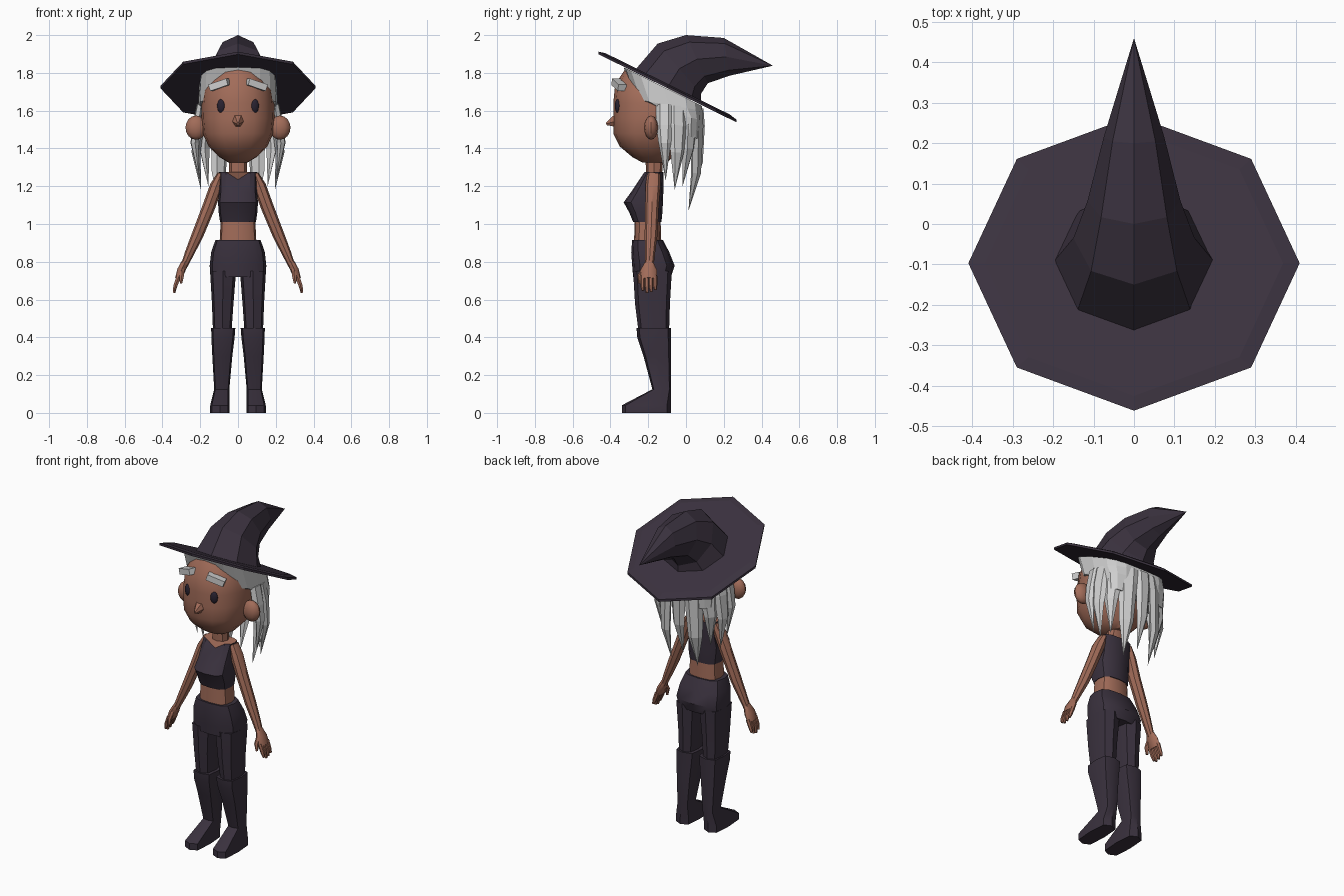
import bpy, bmesh, math
from mathutils import Vector, Euler

cube = bpy.data.objects.get("Cube")
if cube:
    bpy.data.objects.remove(cube, do_unlink=True)


def material(name, rgb):
    m = bpy.data.materials.new(name)
    m.use_nodes = True
    m.diffuse_color = (*rgb, 1)
    m.node_tree.nodes["Principled BSDF"].inputs["Base Color"].default_value = (*rgb, 1)
    return m


CLOTH = material("dark purple cloth", (0.042, 0.031, 0.048))
SKIN = material("brown skin", (0.36, 0.15, 0.10))
HAIR = material("silver hair", (0.62, 0.62, 0.62))
EYE = material("dark eye", (0.022, 0.016, 0.03))


def finish(name, bm, mat, mirror=False, smooth=True):
    """Turn a bmesh into a named object, optionally mirrored across x."""
    bmesh.ops.remove_doubles(bm, verts=bm.verts, dist=0.0005)
    bmesh.ops.recalc_face_normals(bm, faces=bm.faces)
    mesh = bpy.data.meshes.new(name)
    bm.to_mesh(mesh)
    bm.free()
    mesh.materials.append(mat)
    ob = bpy.data.objects.new(name, mesh)
    bpy.context.collection.objects.link(ob)
    if mirror:
        ob.modifiers.new("Mirror", "MIRROR").use_mirror_merge = False
    if smooth:
        bpy.ops.object.select_all(action="DESELECT")
        ob.select_set(True)
        bpy.context.view_layer.objects.active = ob
        bpy.ops.object.shade_smooth_by_angle(angle=math.radians(38))
    return ob


def skin_rings(bm, rings):
    """Bridge a stack of equal rings and cap both ends."""
    loops = [[bm.verts.new(p) for p in r] for r in rings]
    n = len(loops[0])
    for a, b in zip(loops, loops[1:]):
        for i in range(n):
            j = (i + 1) % n
            bm.faces.new((a[i], a[j], b[j], b[i]))
    bm.faces.new(loops[0])
    bm.faces.new(loops[-1])


def ring(w, yf, zf, yb, zb, n=12, p=2.3, cx=0):
    """Rounded ring from a front point to a back point, half width w."""
    def curve(t):
        return math.copysign(abs(t) ** (2 / p), t) if abs(t) > 1e-6 else 0
    pts = []
    for i in range(n):
        a = math.tau * i / n
        s, c = curve(math.sin(a)), curve(math.cos(a))
        pts.append(Vector((cx + w * s, (yf + yb) / 2 + (yf - yb) / 2 * c,
                           (zf + zb) / 2 + (zf - zb) / 2 * c)))
    return pts


def level(rows, **kw):
    """Horizontal rings from rows of z, half width, front y, back y."""
    return [ring(w, yf, z, yb, z, **kw) for z, w, yf, yb in rows]


def limb(rows, **kw):
    """Horizontal rings from rows of z, inner x, outer x, front y, back y."""
    return [ring((xo - xi) / 2, yf, z, yb, z, cx=(xi + xo) / 2, **kw)
            for z, xi, xo, yf, yb in rows]


def loft(name, rings, mat, **kw):
    bm = bmesh.new()
    skin_rings(bm, rings)
    return finish(name, bm, mat, **kw)


def sweep(bm, path, sizes, side, n):
    """Tube along a path, sizes are half widths along and across side."""
    path = [Vector(p) for p in path]
    rings = []
    for i, (p, (a, b)) in enumerate(zip(path, sizes)):
        d = (path[min(i + 1, len(path) - 1)] - path[max(i - 1, 0)]).normalized()
        u = Vector(side)
        u = (u - d * u.dot(d)).normalized()
        v = d.cross(u)
        rings.append([p + u * a * math.cos(math.tau * k / n)
                      + v * b * math.sin(math.tau * k / n) for k in range(n)])
    skin_rings(bm, rings)


def ball(name, loc, scale, mat, turn=(0, 0, 0), seg=12):
    bm = bmesh.new()
    bmesh.ops.create_uvsphere(bm, u_segments=seg, v_segments=8, radius=1)
    rot = Euler(turn).to_matrix()
    for v in bm.verts:
        v.co = rot @ (v.co * Vector(scale)) + Vector(loc)
    return finish(name, bm, mat, mirror=True)


# Hat brim and bent crown
brim = []
for r, dz in ((1, -0.012), (1, 0.002), (0.9, 0.012)):
    brim.append(ring(0.41 * r, -0.097 - 0.365 * r, 1.73 + 0.18 * r + dz,
                     -0.097 + 0.365 * r, 1.73 - 0.18 * r + dz, n=8, p=2))
loft("hat_brim", brim, CLOTH, smooth=False)
crown = [(0.2, -0.27, 1.815, 0.08, 1.64), (0.15, -0.15, 1.955, 0.08, 1.69),
         (0.115, 0.0, 2.0, 0.115, 1.745), (0.075, 0.2, 1.985, 0.23, 1.785),
         (0, 0.46, 1.838, 0.46, 1.838)]
loft("hat_crown", [ring(*r, n=8, p=2) for r in crown], CLOTH, smooth=False)

# Head, neck and nose
head = level([(1.325, 0.05, -0.23, -0.1), (1.355, 0.1, -0.285, -0.07),
              (1.41, 0.155, -0.35, -0.03), (1.48, 0.187, -0.385, 0.01),
              (1.56, 0.195, -0.385, 0.04), (1.64, 0.193, -0.385, 0.05)], n=16)
head += [ring(0.185, -0.375, 1.74, 0.05, 1.64, n=16),
         ring(0.15, -0.325, 1.815, 0.03, 1.65, n=16)]
loft("head", head, SKIN)
loft("neck", level([(1.2, 0.05, -0.21, -0.13), (1.38, 0.045, -0.215, -0.12)], n=8), SKIN)
bm = bmesh.new()
sweep(bm, [(0, -0.37, 1.545), (0, -0.422, 1.53)], [(0.035, 0.04), (0.007, 0.008)], (1, 0, 0), 6)
finish("nose", bm, SKIN)

# Ears, eyes and eyebrows
ball("ears", (0.222, -0.185, 1.51), (0.056, 0.037, 0.064), SKIN)
ball("eyes", (0.09, -0.363, 1.625), (0.022, 0.013, 0.036), EYE, (0, 0, math.radians(18)), 16)
bm = bmesh.new()
bmesh.ops.create_cube(bm, size=1)
turn = Euler((0, math.radians(18), math.radians(20))).to_matrix()
for v in bm.verts:
    v.co = turn @ (v.co * Vector((0.105, 0.045, 0.036))) + Vector((0.098, -0.355, 1.737))
finish("eyebrows", bm, HAIR, mirror=True, smooth=False)

# Hair cap under the brim
cap = [(0.2, -0.13, 1.5, 0.07, 1.45), (0.208, -0.16, 1.61, 0.08, 1.55),
       (0.211, -0.27, 1.66, 0.083, 1.6), (0.205, -0.33, 1.83, 0.085, 1.625)]
loft("hair_cap", [ring(*r, n=16, p=3.4) for r in cap], HAIR, smooth=False)

# Hanging locks: angle around the head, tip height, half width
locks = [(-6, 1.23, 0.045), (17, 1.18, 0.05), (40, 1.2, 0.052), (64, 1.07, 0.055),
         (90, 1.13, 0.05)]
bm = bmesh.new()
for deg, tip, w in locks:
    a = math.radians(deg)
    for s in ((1, -1) if deg < 90 else (1,)):
        c, si = s * math.cos(a), math.sin(a)
        def at(x, y, z):
            return (x * c, -0.095 + y * si, z)
        mid = tip + 0.2
        sweep(bm, [at(0.2, 0.17, 1.63 - 0.02 * si), at(0.218, 0.172, 1.52),
                   at(0.232, 0.165, mid), at(0.205, 0.12, tip)],
              [(w, 0.02), (w, 0.026), (w * 0.75, 0.022), (0, 0)],
              (-si * s, abs(c), 0), 6)
finish("hair_locks", bm, HAIR, smooth=False)

# Sleeveless top with a dipped neckline showing skin
top = level([(1.01, 0.095, -0.28, -0.13), (1.06, 0.102, -0.3, -0.125),
             (1.115, 0.106, -0.33, -0.122), (1.17, 0.1, -0.29, -0.12),
             (1.275, 0.1, -0.225, -0.12)], p=3)
top[-1][0].z -= 0.04
shirt = loft("top", top, CLOTH)
shirt.data.materials.append(SKIN)
for f in shirt.data.polygons:
    if f.center.z > 1.25 and f.normal.z > 0.8:
        f.material_index = 1
loft("waist", level([(0.89, 0.098, -0.275, -0.13), (1.03, 0.091, -0.272, -0.135)], p=3), SKIN)

# Trousers
loft("hips", level([(0.72, 0.146, -0.28, -0.08), (0.78, 0.15, -0.285, -0.06),
                    (0.85, 0.142, -0.29, -0.088), (0.915, 0.12, -0.285, -0.122)], p=3), CLOTH)
loft("trouser_legs", limb([(0.42, 0.035, 0.132, -0.25, -0.09), (0.58, 0.024, 0.138, -0.27, -0.085),
                           (0.75, 0.01, 0.148, -0.28, -0.075)], n=8, p=3), CLOTH, mirror=True)

# Boots
loft("boots", limb([(0, 0.045, 0.147, -0.34, -0.08), (0.04, 0.045, 0.147, -0.34, -0.08),
                    (0.125, 0.046, 0.126, -0.178, -0.08), (0.3, 0.03, 0.136, -0.225, -0.08),
                    (0.4, 0.018, 0.141, -0.258, -0.08), (0.45, 0.014, 0.142, -0.262, -0.08)],
                   n=8, p=4), CLOTH, mirror=True)

# Arms
bm = bmesh.new()
sweep(bm, [(0.09, -0.17, 1.265), (0.115, -0.175, 1.2), (0.155, -0.18, 1.09), (0.215, -0.185, 0.94),
           (0.255, -0.19, 0.85), (0.287, -0.195, 0.775)],
      [(0.035, 0.02), (0.04, 0.034), (0.036, 0.034), (0.034, 0.031), (0.027, 0.025), (0.023, 0.018)],
      (0, 1, 0), 8)
finish("arms", bm, SKIN, mirror=True)

# Hands with four fingers and a thumb
bm = bmesh.new()
sweep(bm, [(0.28, -0.195, 0.8), (0.3, -0.197, 0.755), (0.317, -0.197, 0.71)],
      [(0.022, 0.018), (0.044, 0.022), (0.045, 0.017)], (0, 1, 0), 8)
for k in range(4):
    y = -0.23 + 0.022 * k
    drop = 0.012 * abs(k - 1.3)
    sweep(bm, [(0.312, y, 0.725), (0.331, y, 0.675), (0.338, y + 0.002, 0.632 + drop)],
          [(0.013, 0.014), (0.012, 0.012), (0.007, 0.007)], (0, 1, 0), 6)
sweep(bm, [(0.295, -0.215, 0.765), (0.298, -0.245, 0.725), (0.302, -0.246, 0.685)],
      [(0.016, 0.014), (0.013, 0.013), (0.007, 0.007)], (0, 1, 0), 6)
finish("hands", bm, SKIN, mirror=True)
